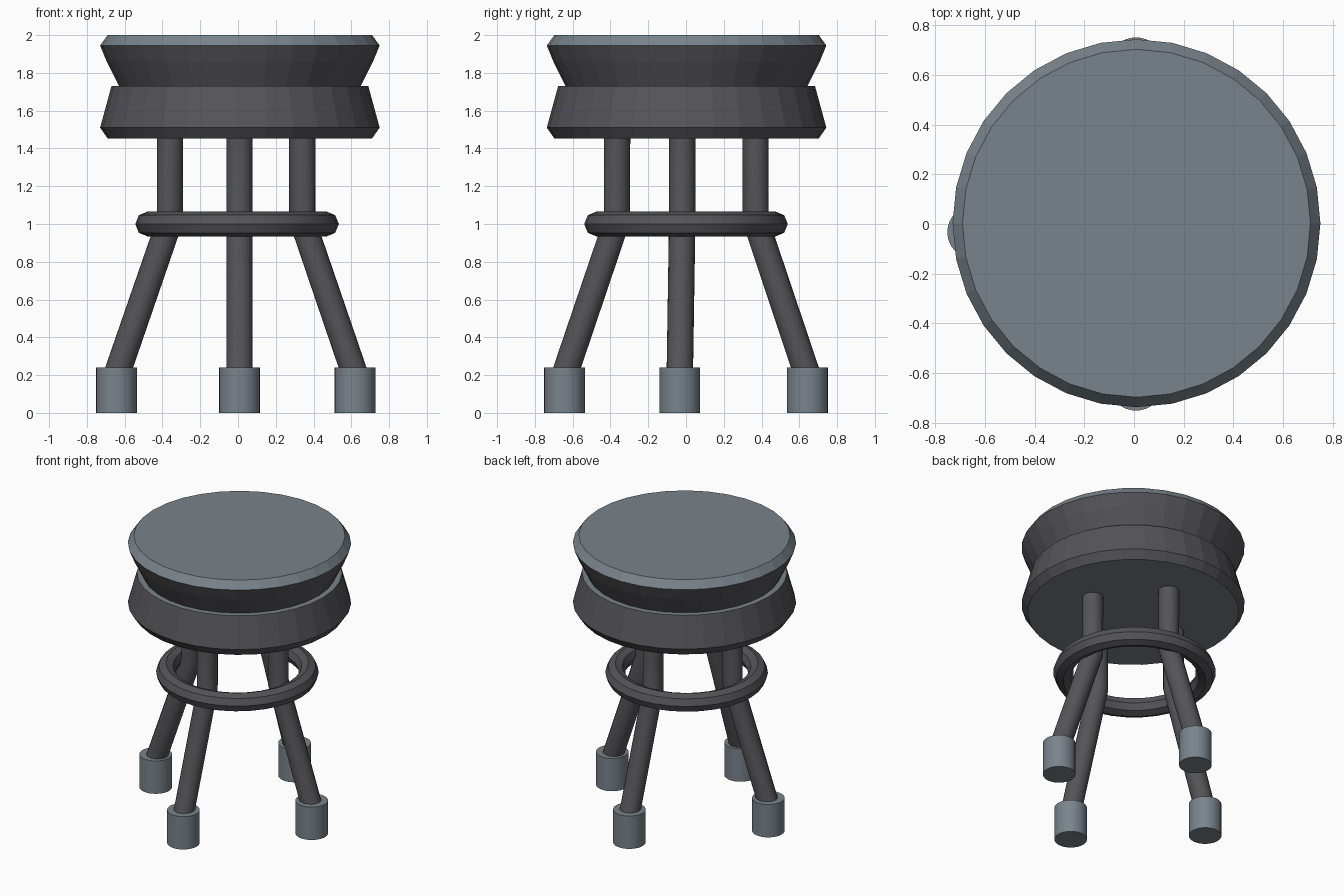
import bpy, bmesh, math

if "Cube" in bpy.data.objects:
    bpy.data.objects.remove(bpy.data.objects["Cube"])


def material(name, rgb):
    m = bpy.data.materials.new(name)
    m.diffuse_color = (*rgb, 1)
    m.use_nodes = True
    m.node_tree.nodes["Principled BSDF"].inputs["Base Color"].default_value = m.diffuse_color
    return m


SLATE = material("slate_grey", (0.19, 0.23, 0.26))
DARK = material("dark_grey", (0.09, 0.09, 0.10))


def lathe(name, profile, bands, cx, cy, sides=32):
    """Spin (radius, z) points into a capped solid; bands picks each band's material."""
    bm = bmesh.new()
    rings = []
    for r, z in profile:
        rings.append([bm.verts.new((r * math.cos(2 * math.pi * i / sides),
                                    r * math.sin(2 * math.pi * i / sides), z))
                      for i in range(sides)])
    for a, b, idx in zip(rings, rings[1:], bands):
        for i in range(sides):
            j = (i + 1) % sides
            bm.faces.new((a[i], a[j], b[j], b[i])).material_index = idx
    bm.faces.new(rings[0][::-1])
    bm.faces.new(rings[-1])
    me = bpy.data.meshes.new(name)
    bm.to_mesh(me)
    bm.free()
    me.materials.append(SLATE)
    me.materials.append(DARK)
    ob = bpy.data.objects.new(name, me)
    ob.location = (cx, cy, 0)
    bpy.context.collection.objects.link(ob)
    return ob


def smooth(ob):
    bpy.ops.object.select_all(action='DESELECT')
    ob.select_set(True)
    bpy.context.view_layer.objects.active = ob
    bpy.ops.object.shade_smooth_by_angle(angle=math.radians(30))


def leg(name, points):
    cu = bpy.data.curves.new(name, 'CURVE')
    cu.dimensions = '3D'
    cu.bevel_depth = 0.07
    cu.bevel_resolution = 6
    cu.use_fill_caps = True
    sp = cu.splines.new('POLY')
    sp.points.add(len(points) - 1)
    for p, co in zip(sp.points, points):
        p.co = (*co, 1)
    sp.use_smooth = True
    cu.materials.append(DARK)
    ob = bpy.data.objects.new(name, cu)
    bpy.context.collection.objects.link(ob)


# Seat: flared base and cushion, with a narrow waist between them
lathe("seat_base", [(0.70, 1.453), (0.74, 1.51), (0.68, 1.73)], [1, 1], 0.01, 0.003)
lathe("seat_cushion", [(0.635, 1.72), (0.64, 1.73), (0.705, 1.86), (0.74, 1.945), (0.70, 2.0)],
      [1, 1, 1, 0], 0.01, 0.003)

# Bent legs with cylindrical feet: (name, top xy, foot xy)
LEGS = [("left", (-0.36, -0.02), (-0.643, -0.033)),
        ("right", (0.34, -0.02), (0.62, -0.033)),
        ("front", (0.008, -0.365), (0.008, -0.643)),
        ("back", (0.008, 0.368), (0.008, 0.643))]
for name, top, foot in LEGS:
    leg(name + "_leg", [(*top, 1.5), (*top, 1.02), (*foot, 0.2)])
    smooth(lathe(name + "_foot", [(0.108, 0), (0.108, 0.24)], [0], *foot))

# Foot ring
bpy.ops.mesh.primitive_torus_add(location=(-0.005, 0, 1.0), major_segments=32, minor_segments=8,
                                 major_radius=0.473, minor_radius=0.066)
ring = bpy.context.object
ring.name = "foot_ring"
ring.data.materials.append(DARK)
smooth(ring)
